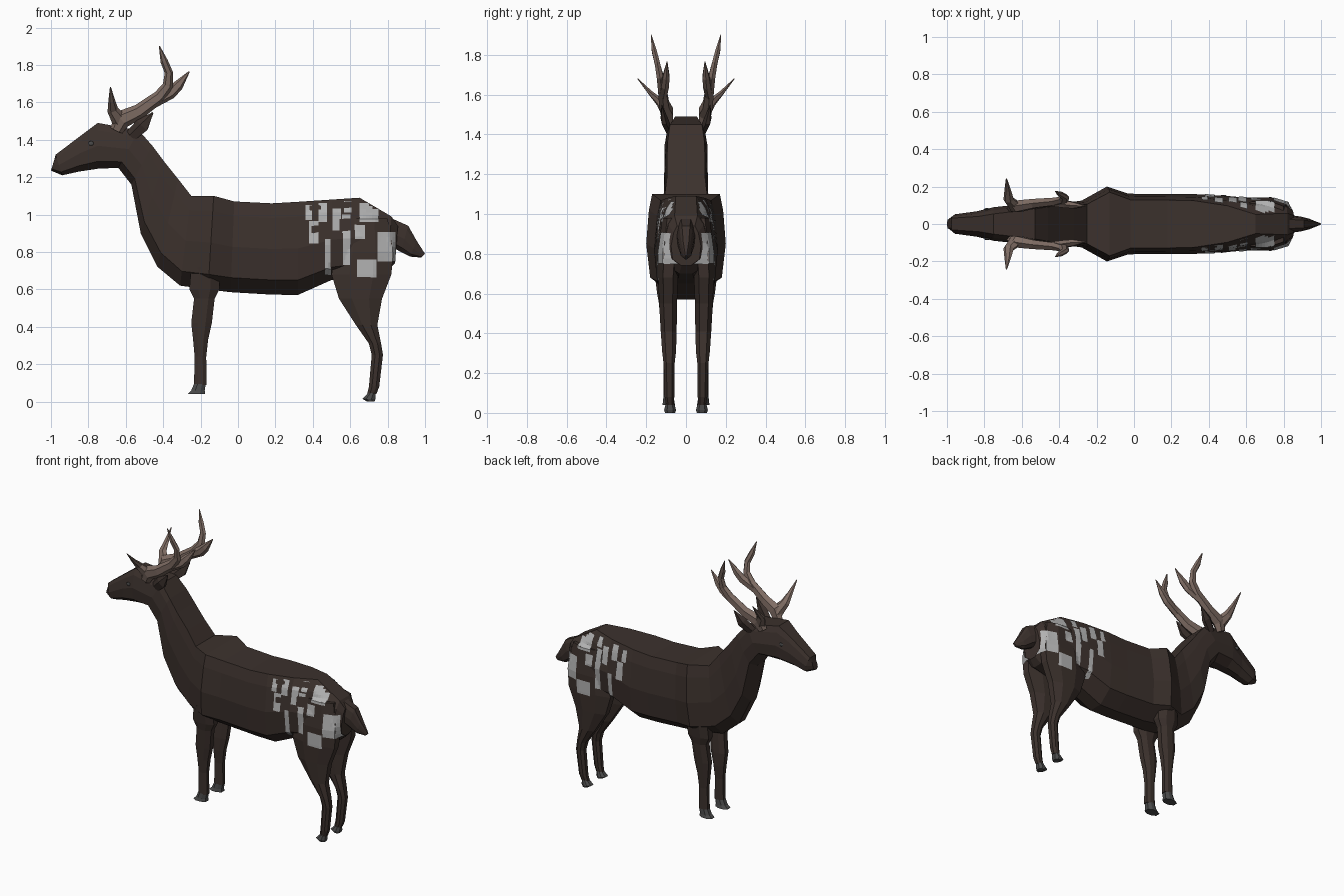
import bpy, bmesh
from mathutils import Vector
from mathutils.bvhtree import BVHTree

if "Cube" in bpy.data.objects:
    bpy.data.objects.remove(bpy.data.objects["Cube"])


def material(name, rgb):
    m = bpy.data.materials.new(name)
    m.diffuse_color = (*rgb, 1)
    m.use_nodes = True
    m.node_tree.nodes["Principled BSDF"].inputs["Base Color"].default_value = m.diffuse_color
    return m


FUR = material("fur", (0.045, 0.031, 0.026))
SPOT = material("spot", (0.45, 0.45, 0.45))
HORN = material("horn", (0.21, 0.15, 0.125))
HOOF = material("hoof", (0.07, 0.07, 0.07))


def make(name, verts, faces, mat):
    me = bpy.data.meshes.new(name)
    me.from_pydata([tuple(v) for v in verts], [], faces)
    bm = bmesh.new()
    bm.from_mesh(me)
    if name != "rump_spots":
        bmesh.ops.recalc_face_normals(bm, faces=bm.faces)
    bm.to_mesh(me)
    bm.free()
    me.materials.append(mat)
    ob = bpy.data.objects.new(name, me)
    bpy.context.collection.objects.link(ob)
    return ob


def loft(name, rings, mat):
    n = len(rings[0])
    verts = [Vector(p) for r in rings for p in r]
    faces = [tuple(range(n)), tuple(range(len(verts) - n, len(verts)))]
    for i in range(len(rings) - 1):
        for j in range(n):
            k = (j + 1) % n
            faces.append((i * n + j, i * n + k, (i + 1) * n + k, (i + 1) * n + j))
    return make(name, verts, faces, mat)


def trunk_ring(xt, zt, xb, zb, w, top):
    # ring between a top and a bottom point of the side outline
    half = [(0, top), (.16, .55 + .45 * top), (.5, 1), (.84, .9), (1, .3)]
    pts = half + [(t, -y) for t, y in reversed(half)]
    return [(xt + (xb - xt) * t, y * w, zt + (zb - zt) * t) for t, y in pts]


def leg_ring(x0, x1, z, yc, hw, s):
    # flat eight-sided ring from x0 to x1
    half = [(0, .5), (.3, 1), (.7, 1), (1, .5)]
    pts = half + [(t, -y) for t, y in reversed(half)]
    return [(x0 + (x1 - x0) * t, s * (yc + y * hw), z) for t, y in pts]


def tube(name, pts, s, mat, n=6, squash=0.7):
    # tapered limb through (x, y, z, radius), flattened sideways
    ps = [Vector((x, s * y, z)) for x, y, z, r in pts]
    rings = []
    from math import cos, sin, tau
    for i, p in enumerate(ps):
        t = (ps[min(i + 1, len(ps) - 1)] - ps[max(i - 1, 0)]).normalized()
        u = t.cross(Vector((0, 1, 0))).normalized()
        v = t.cross(u)
        r = pts[i][3]
        rings.append([p + u * r * cos(tau * j / n) + v * r * squash * sin(tau * j / n)
                      for j in range(n)])
    return loft(name, rings, mat)


# Body, neck and head: x top, z top, x bottom, z bottom, half width, top fraction
BODY = [
    (.855, .94, .84, .74, .075, .6), (.82, .99, .80, .70, .115, .5),
    (.65, 1.09, .66, .67, .135, .38), (.5, 1.08, .5, .65, .15, .65),
    (.32, 1.068, .32, .57, .16, .78), (.18, 1.06, .18, .572, .16, .8),
    (-.02, 1.07, -.04, .585, .162, .8), (-.13, 1.10, -.16, .60, .2, .85),
    (-.25, 1.10, -.31, .62, .125, .85), (-.32, 1.19, -.43, .72, .112, .85),
    (-.40, 1.29, -.52, .90, .112, .85), (-.46, 1.37, -.57, 1.16, .108, .85),
    (-.53, 1.45, -.64, 1.25, .107, .75), (-.75, 1.49, -.75, 1.245, .09, .6),
    (-.83, 1.43, -.85, 1.23, .068, .6), (-.975, 1.32, -.94, 1.21, .052, .6),
    (-.98, 1.30, -1.0, 1.235, .025, .6)]
body = loft("body", [trunk_ring(*b) for b in BODY], FUR)

# Tail
TAIL = [(.82, .98, .82, .83, .05, .5), (.91, .94, .87, .80, .04, .5),
        (.955, .86, .92, .775, .028, .5), (1.0, .79, .98, .77, .006, .5)]
loft("tail", [trunk_ring(*t) for t in TAIL], FUR)

# Legs and hooves: x0, x1, z, y centre, half width
HIND = [(.56, .80, .98, .07, .05), (.52, .83, .80, .085, .056),
        (.50, .82, .68, .09, .05), (.54, .77, .55, .09, .045),
        (.63, .745, .41, .087, .04), (.70, .765, .31, .085, .035),
        (.715, .775, .25, .085, .028), (.70, .755, .08, .083, .024),
        (.69, .74, .04, .08, .02)]
HIND_HOOF = [(.695, .735, .045, .08, .022), (.665, .735, .015, .08, .03),
             (.69, .73, 0, .08, .025)]
FORE = [(-.25, -.10, .72, .10, .06), (-.26, -.10, .60, .10, .045),
        (-.235, -.125, .55, .098, .038), (-.25, -.14, .42, .09, .036),
        (-.24, -.16, .33, .087, .032), (-.232, -.17, .24, .087, .025),
        (-.235, -.168, .09, .087, .026)]
FORE_HOOF = [(-.235, -.172, .095, .087, .026), (-.25, -.178, .06, .087, .028),
             (-.27, -.175, .04, .087, .032)]
solids = [body]
for side, s in (("left", 1), ("right", -1)):
    for part, table, mat in (("hind_leg", HIND, FUR), ("hind_hoof", HIND_HOOF, HOOF),
                             ("front_leg", FORE, FUR), ("front_hoof", FORE_HOOF, HOOF)):
        ob = loft(f"{part}_{side}", [leg_ring(*r, s) for r in table], mat)
        if part == "hind_leg":
            solids.append(ob)

    # Ears
    tube("ear_" + side, [(-.57, .085, 1.42, .035), (-.51, .11, 1.475, .042),
                         (-.455, .122, 1.545, .004)], s, FUR, 5, .45)

    # Antlers: beam, brow tine and rear tine
    tube("antler_beam_" + side,
         [(-.65, .085, 1.45, .035), (-.62, .095, 1.51, .05), (-.53, .11, 1.55, .04),
          (-.42, .12, 1.63, .034), (-.375, .13, 1.69, .028), (-.37, .145, 1.76, .022),
          (-.395, .16, 1.82, .02), (-.42, .175, 1.90, .003)], s, HORN)
    tube("antler_brow_tine_" + side,
         [(-.63, .09, 1.50, .045), (-.67, .13, 1.56, .03), (-.675, .18, 1.61, .018),
          (-.682, .243, 1.68, .003)], s, HORN)
    tube("antler_rear_tine_" + side,
         [(-.45, .115, 1.60, .03), (-.36, .105, 1.65, .032), (-.32, .10, 1.69, .028),
          (-.26, .095, 1.765, .003)], s, HORN)

# Spots on the rump, projected sideways onto body and thighs: x0, x1, z0, z1
SPOTS = [(.36, .395, .97, 1.05), (.43, .475, .96, 1.06), (.38, .43, .845, .965),
         (.565, .605, 1.01, 1.07), (.65, .75, .96, 1.06), (.505, .55, .915, 1.03),
         (.555, .6, .90, 1.0), (.745, .84, .75, .905), (.635, .74, .665, .76),
         (.56, .6, .73, .9), (.465, .495, .68, .87), (.625, .68, .87, .945)]
vs, fs = [], []
for ob in solids:
    off = len(vs)
    vs += [v.co.copy() for v in ob.data.vertices]
    fs += [[i + off for i in p.vertices] for p in ob.data.polygons]
tree = BVHTree.FromPolygons(vs, fs)


def project(x, z, s):
    hit, normal, _, _ = tree.ray_cast(Vector((x, s, z)), Vector((0, -s, 0)))
    if hit is None:
        return None
    if normal.y * s < 0:
        normal = -normal
    return hit + normal * .004


verts, faces, N = [], [], 6
for s in (1, -1):
    for x0, x1, z0, z1 in SPOTS:
        for i in range(N):
            for j in range(N):
                quad = [project(x0 + (x1 - x0) * (i + a) / N, z0 + (z1 - z0) * (j + b) / N, s)
                        for a, b in ((0, 0), (1, 0), (1, 1), (0, 1))]
                if all(q is not None for q in quad):
                    k = len(verts)
                    verts += quad
                    idx = (k, k + 1, k + 2, k + 3)
                    faces.append(idx if s < 0 else idx[::-1])
make("rump_spots", verts, faces, SPOT)

# Eyes, set on the sides of the head
for side, s in (("left", 1), ("right", -1)):
    p = project(-.785, 1.38, s)
    bpy.ops.mesh.primitive_uv_sphere_add(segments=8, ring_count=6, radius=.015, location=p)
    eye = bpy.context.object
    eye.name = "eye_" + side
    eye.scale = (1, .4, .8)
    eye.data.materials.append(HOOF)
